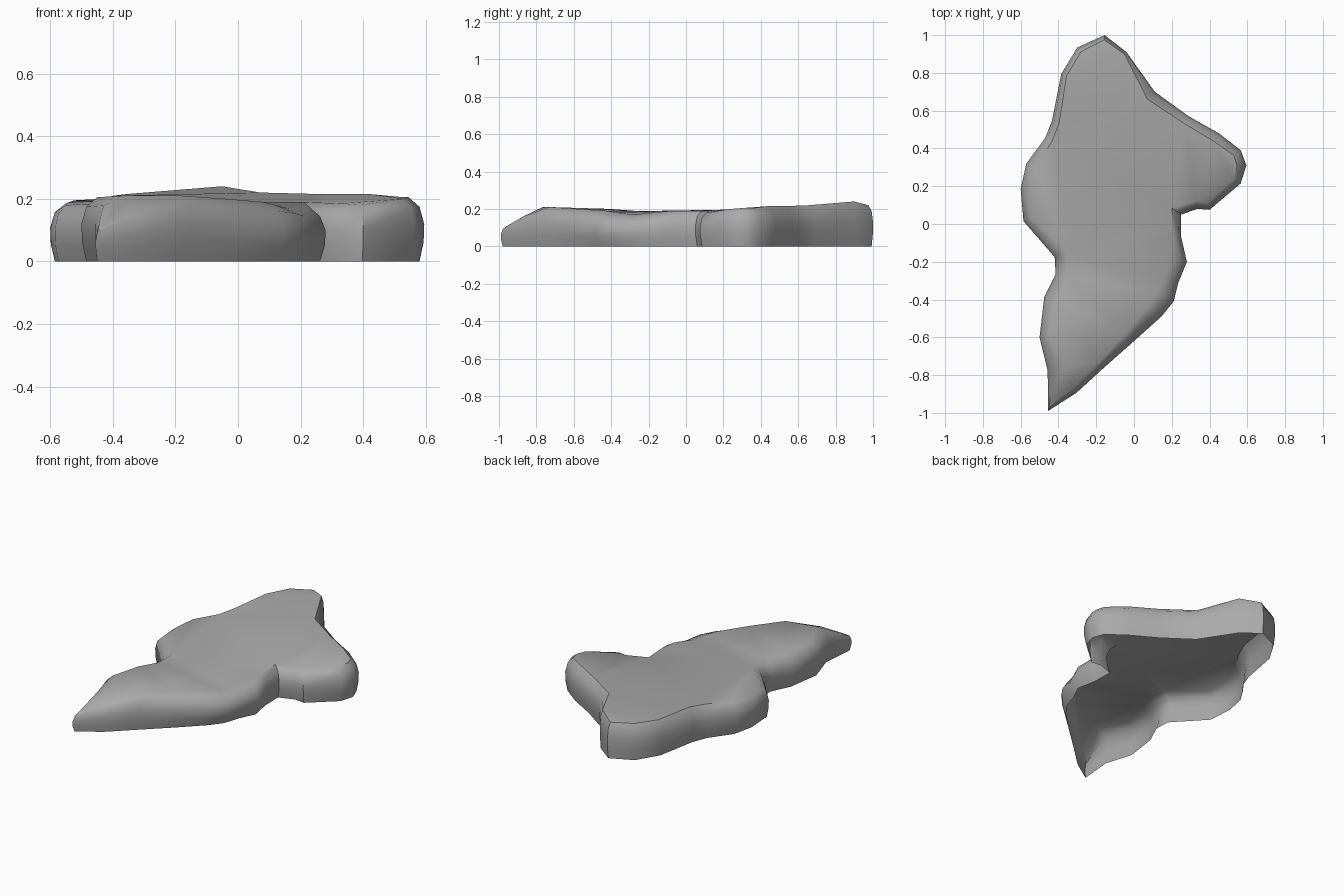
import bpy, bmesh, math
from mathutils import Vector

if "Cube" in bpy.data.objects:
    bpy.data.objects.remove(bpy.data.objects["Cube"])

# Slab outline, clockwise from the back tip: x, y, rim inset, rim height
OUTLINE = [
    (-.155, 1.0, .025, .22), (-.04, .91, .015, .24), (.11, .70, .055, .22),
    (.29, .57, .045, .215), (.45, .48, .05, .215), (.565, .39, .045, .205),
    (.595, .31, .05, .205), (.565, .215, .045, .20), (.40, .075, .035, .18),
    (.335, .08, .045, .185), (.25, .05, .06, .19), (.25, -.07, .04, .19),
    (.28, -.20, .06, .17), (.235, -.31, .08, .17), (.21, -.41, .10, .18),
    (.145, -.49, .09, .19), (0, -.62, .06, .20), (-.155, -.757, .04, .21),
    (-.305, -.894, .03, .16), (-.455, -.99, .04, .11), (-.457, -.777, .09, .21),
    (-.50, -.60, .05, .205), (-.475, -.386, .07, .20), (-.415, -.265, .06, .19),
    (-.42, -.175, .07, .19), (-.585, .015, .04, .18), (-.60, .185, .05, .185),
    (-.57, .32, .05, .195), (-.47, .455, .04, .20), (-.435, .545, .04, .21),
    (-.385, .795, .03, .215), (-.30, .935, .03, .22),
]
# Wall profile from the ground up: share of inset, share of height
PROFILE = [(.3, 0), (.04, .3), (0, .58), (.3, .85), (1, 1)]

n = len(OUTLINE)
pts = [Vector(p[:2]) for p in OUTLINE]


def inward(i):
    a = (pts[i] - pts[i - 1]).normalized()
    b = (pts[(i + 1) % n] - pts[i]).normalized()
    t = (a + b).normalized()
    return Vector((t.y, -t.x))


bm = bmesh.new()
rings = []
for share, height in PROFILE:
    ring = []
    for i, (x, y, inset, z) in enumerate(OUTLINE):
        p = pts[i] + inward(i) * inset * share
        ring.append(bm.verts.new((p.x, p.y, z * height)))
    rings.append(ring)

# Walls (the underside is open)
for lo, hi in zip(rings, rings[1:]):
    for i in range(n):
        j = (i + 1) % n
        bm.faces.new((lo[j], lo[i], hi[i], hi[j]))

# Uneven top
top = bm.faces.new(list(reversed(rings[-1])))
bmesh.ops.triangulate(bm, faces=[top], ngon_method='BEAUTY')

mesh = bpy.data.meshes.new("rock_slab")
bm.to_mesh(mesh)
bm.free()
slab = bpy.data.objects.new("rock_slab", mesh)
bpy.context.collection.objects.link(slab)

# Stone colour
stone = bpy.data.materials.new("grey stone")
stone.diffuse_color = (.4, .4, .4, 1)
stone.use_nodes = True
stone.node_tree.nodes["Principled BSDF"].inputs["Base Color"].default_value = stone.diffuse_color
mesh.materials.append(stone)

bpy.context.view_layer.objects.active = slab
slab.select_set(True)
bpy.ops.object.shade_smooth_by_angle(angle=math.radians(40))
